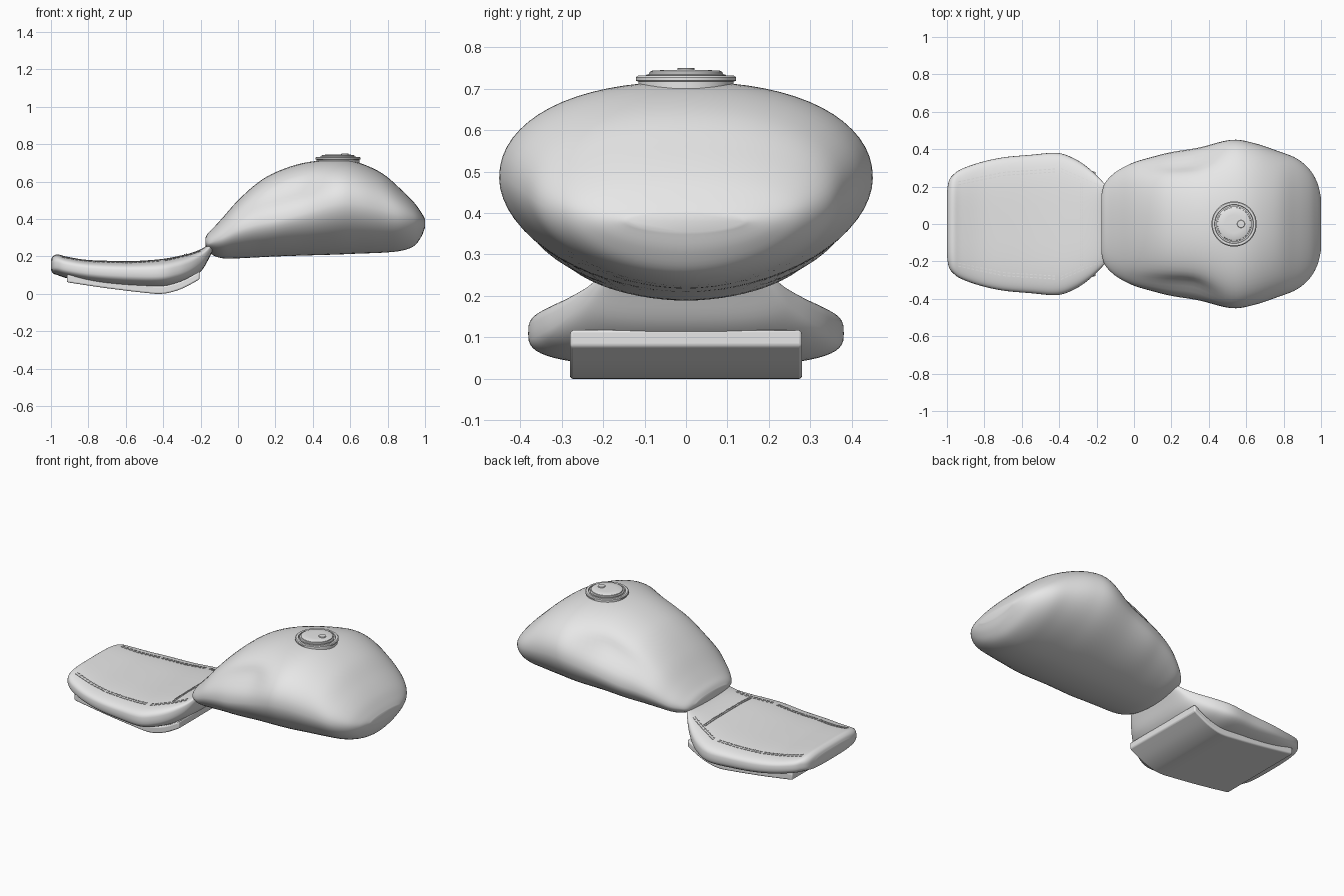
import bpy, bmesh, math
from mathutils import Vector
from mathutils.bvhtree import BVHTree

if "Cube" in bpy.data.objects:
    bpy.data.objects.remove(bpy.data.objects["Cube"])

grey = bpy.data.materials.new("plain_grey")
grey.use_nodes = True
grey.diffuse_color = (0.8, 0.8, 0.8, 1)
grey.node_tree.nodes["Principled BSDF"].inputs["Base Color"].default_value = (0.8, 0.8, 0.8, 1)


def finish(name, bm, angle=40):
    """Turn a bmesh into a smooth-shaded object with the shared material."""
    bmesh.ops.recalc_face_normals(bm, faces=bm.faces)
    mesh = bpy.data.meshes.new(name)
    bm.to_mesh(mesh)
    bm.free()
    mesh.materials.append(grey)
    obj = bpy.data.objects.new(name, mesh)
    bpy.context.collection.objects.link(obj)
    bpy.ops.object.select_all(action="DESELECT")
    obj.select_set(True)
    bpy.context.view_layer.objects.active = obj
    bpy.ops.object.shade_smooth_by_angle(angle=math.radians(angle))
    return obj


def spline(rows, steps):
    """Catmull-Rom interpolation of table rows."""
    rows = [Vector(r) for r in rows]
    out = []
    for i in range(len(rows) - 1):
        a, b, c, d = rows[max(i - 1, 0)], rows[i], rows[i + 1], rows[min(i + 2, len(rows) - 1)]
        for k in range(steps):
            t = k / steps
            out.append(b + (c - a) * (t / 2) + (a * 2 - b * 5 + c * 4 - d) * (t * t / 2)
                       + (b * 3 - a - c * 3 + d) * (t ** 3 / 2))
    return out + [rows[-1]]


def skin(bm, rings, capped=True):
    """Bridge closed rings of points with quads."""
    loops = [[bm.verts.new(p) for p in ring] for ring in rings]
    for a, b in zip(loops, loops[1:]):
        for i in range(len(a)):
            j = (i + 1) % len(a)
            bm.faces.new((a[i], a[j], b[j], b[i]))
    if capped:
        bm.faces.new(loops[0])
        bm.faces.new(loops[-1])


def loft(name, rows, top_power, bottom_power, dent=None, sides=64):
    """Rows hold x, half width, bottom z, widest z, top z."""
    rings = []
    for x, half, low, mid, high in spline(rows, 5):
        ring = []
        for k in range(sides):
            t = math.tau * k / sides
            c, s = math.cos(t), math.sin(t)
            power = 2 / (top_power if s > 0 else bottom_power)
            y = math.copysign(abs(c) ** power, c) * half
            z = mid + abs(s) ** power * ((high if s > 0 else low) - mid)
            if dent:
                y *= 1 - dent(x, s)
            ring.append((x, y, z))
        rings.append(ring)
    bm = bmesh.new()
    skin(bm, rings)
    return finish(name, bm, 60)


# Fuel tank with knee scoops on both sides
def knee_scoop(x, s):
    spread = 0.25 if x < 0.3 else 0.13
    return 0.13 * math.exp(-((x - 0.3) / spread) ** 2 - ((s - 0.5) / 0.25) ** 2)


loft("fuel_tank", [
    (-0.175, 0.15, 0.26, 0.28, 0.3), (-0.16, 0.21, 0.23, 0.27, 0.325),
    (-0.13, 0.25, 0.205, 0.28, 0.355), (-0.08, 0.29, 0.19, 0.3, 0.41),
    (0, 0.33, 0.19, 0.34, 0.5), (0.1, 0.36, 0.195, 0.37, 0.59),
    (0.2, 0.385, 0.2, 0.39, 0.65), (0.35, 0.41, 0.205, 0.43, 0.7),
    (0.52, 0.45, 0.21, 0.48, 0.717), (0.64, 0.433, 0.215, 0.48, 0.703),
    (0.77, 0.39, 0.22, 0.45, 0.645), (0.87, 0.35, 0.23, 0.42, 0.56),
    (0.94, 0.29, 0.255, 0.4, 0.49), (0.98, 0.22, 0.305, 0.385, 0.435),
    (1, 0.14, 0.355, 0.38, 0.4)], 2.2, 1.85, knee_scoop)

# Seat cushion
cushion = loft("seat_cushion", [
    (-1, 0.17, 0.13, 0.15, 0.18), (-0.99, 0.23, 0.11, 0.15, 0.2),
    (-0.965, 0.265, 0.1, 0.15, 0.211), (-0.92, 0.295, 0.085, 0.14, 0.2),
    (-0.82, 0.33, 0.062, 0.125, 0.183), (-0.7, 0.356, 0.045, 0.115, 0.177),
    (-0.55, 0.37, 0.033, 0.11, 0.176), (-0.41, 0.38, 0.032, 0.11, 0.186),
    (-0.32, 0.35, 0.05, 0.125, 0.202), (-0.25, 0.305, 0.08, 0.15, 0.219),
    (-0.19, 0.25, 0.13, 0.19, 0.243), (-0.15, 0.205, 0.2, 0.235, 0.27),
    (-0.13, 0.17, 0.24, 0.26, 0.285)], 3.5, 3)

# Curved seat base: side profile extruded across the width
under = spline([(-0.915, 0.062), (-0.7, 0.03), (-0.5, 0.006), (-0.42, 0.0),
                (-0.36, 0.008), (-0.29, 0.032), (-0.205, 0.078)], 5)
profile = list(under) + [p + Vector((0, 0.042)) for p in reversed(under)]
bm = bmesh.new()
skin(bm, [[(p.x, y, p.y) for p in profile] for y in (-0.28, 0.28)])
base = finish("seat_base", bm)
edge = base.modifiers.new("soft_edges", "BEVEL")
edge.width = 0.008
edge.segments = 3
edge.limit_method = "ANGLE"

# Stitching laid on the cushion surface as rows of short dashes
surface = BVHTree.FromPolygons([v.co for v in cushion.data.vertices],
                               [p.vertices for p in cushion.data.polygons])


def drop(p):
    hit = surface.ray_cast(Vector((p.x, p.y, 1)), Vector((0, 0, -1)))
    return hit[0] if hit[0] else None


def stitch_line(bm, start, end, pitch, length):
    start, end = Vector(start), Vector(end)
    along = (end - start).normalized()
    side = Vector((-along.y, along.x, 0)) * 0.0025
    for k in range(int((end - start).length / pitch)):
        a = drop(start + along * pitch * k)
        b = drop(start + along * (pitch * k + length))
        if a and b:
            rings = []
            for p in (a, b):
                rings.append([p + side * m + Vector((0, 0, h))
                              for m, h in ((-1, -0.002), (1, -0.002), (1, 0.003), (-1, 0.003))])
            skin(bm, rings)


bm = bmesh.new()
path = [(-0.94, 0.217), (-0.7, 0.268), (-0.39, 0.288), (-0.19, 0.2)]
for mirror in (-1, 1):
    for gap in (-0.008, 0.008):
        for a, b in zip(path, path[1:]):
            stitch_line(bm, (a[0], mirror * (a[1] + gap), 0),
                        (b[0], mirror * (b[1] + gap), 0), 0.024, 0.015)
for x in (-0.285, -0.275):
    stitch_line(bm, (x, -0.225, 0), (x, 0.225, 0), 0.014, 0.011)
finish("seat_stitching", bm)


# Filler cap: stepped rings spun around a vertical axis
def lathe(name, x, outline, sides=48):
    bm = bmesh.new()
    skin(bm, [[(x + r * math.cos(math.tau * k / sides), r * math.sin(math.tau * k / sides), z)
               for k in range(sides)] for r, z in outline])
    return finish(name, bm, 35)


lathe("filler_ring", 0.535, [(0.115, 0.67), (0.115, 0.717), (0.121, 0.719), (0.121, 0.727),
                             (0.116, 0.731), (0.104, 0.731), (0.102, 0.722), (0.096, 0.722)])
lathe("filler_cap", 0.535, [(0.096, 0.7), (0.096, 0.733), (0.089, 0.735), (0.088, 0.74),
                            (0.082, 0.743), (0.05, 0.745)])
lathe("cap_lock", 0.572, [(0.021, 0.73), (0.021, 0.748), (0.019, 0.75)], 24)
